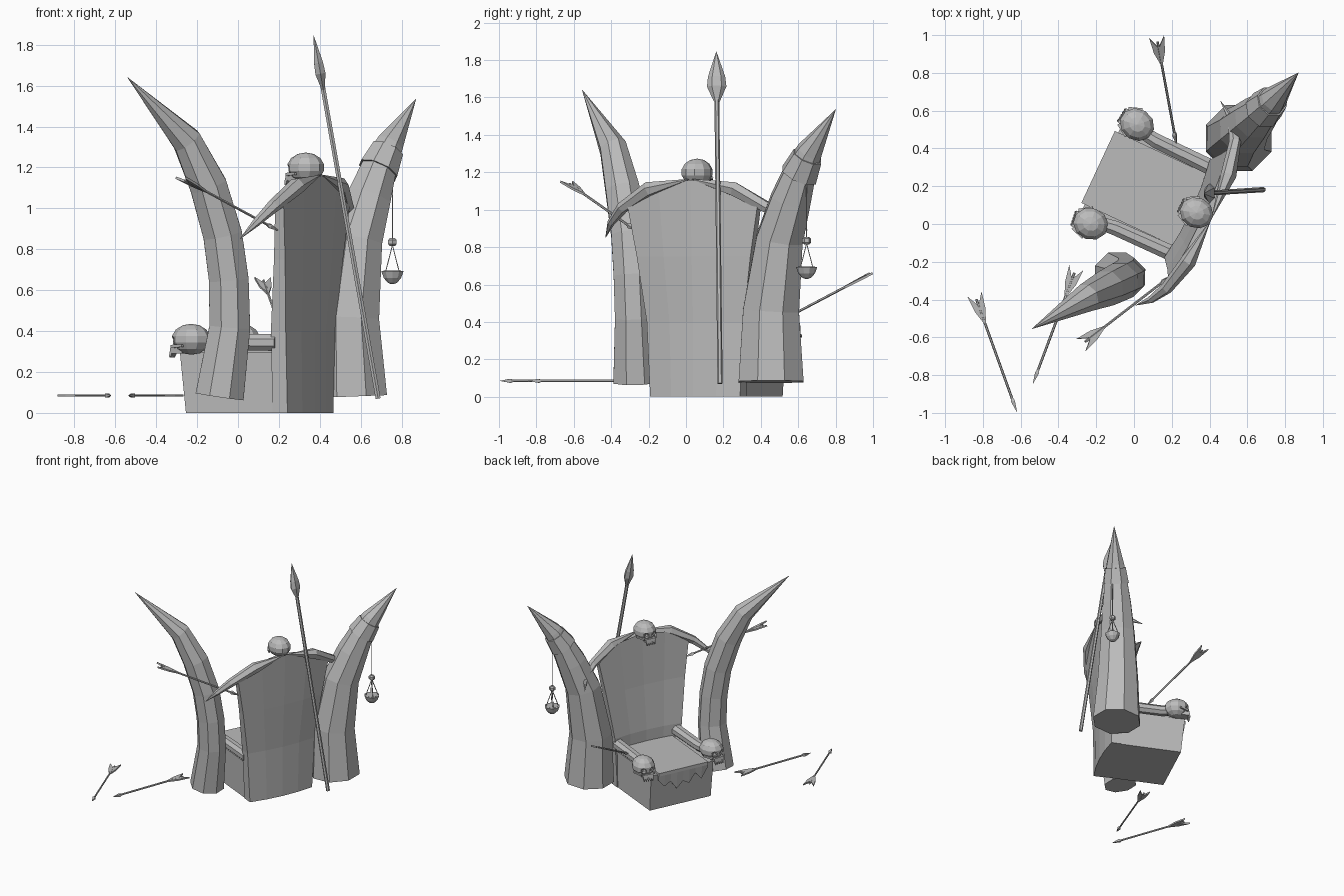
import bpy, bmesh, math
from mathutils import Vector, Matrix

if "Cube" in bpy.data.objects:
    bpy.data.objects.remove(bpy.data.objects["Cube"])

GREY = bpy.data.materials.new("bone_grey")
GREY.use_nodes = True
COLOUR = (0.5, 0.5, 0.5, 1)
GREY.diffuse_color = COLOUR
GREY.node_tree.nodes["Principled BSDF"].inputs["Base Color"].default_value = COLOUR

# Throne frame: local x is forward, local y is the sitter's left
THRONE = Matrix.Translation((0.1, 0.167, 0)) @ Matrix.Rotation(math.radians(155), 4, 'Z')
WORLD = Matrix.Identity(4)


def finish(name, bm, matrix=WORLD):
    bmesh.ops.remove_doubles(bm, verts=bm.verts, dist=0.0002)
    bmesh.ops.recalc_face_normals(bm, faces=bm.faces)
    mesh = bpy.data.meshes.new(name)
    bm.to_mesh(mesh)
    bm.free()
    mesh.materials.append(GREY)
    ob = bpy.data.objects.new(name, mesh)
    ob.matrix_world = matrix
    bpy.context.scene.collection.objects.link(ob)
    return ob


def add_loft(bm, rings):
    rows = [[bm.verts.new(p) for p in ring] for ring in rings]
    n = len(rows[0])
    for a, b in zip(rows, rows[1:]):
        for i in range(n):
            j = (i + 1) % n
            bm.faces.new((a[i], a[j], b[j], b[i]))
    for row in (rows[0], rows[-1]):
        bm.faces.new(row)


def add_tube(bm, path, radii, sides=8, flat=1.0):
    pts = [Vector(p) for p in path]
    rings = []
    for i, p in enumerate(pts):
        t = (pts[min(i + 1, len(pts) - 1)] - pts[max(i - 1, 0)]).normalized()
        side = t.cross(Vector((0, 1, 0))).normalized()
        up = side.cross(t)
        rings.append([p + radii[i] * (flat * side * math.cos(a) + up * math.sin(a))
                      for a in (math.tau * (k + 0.5) / sides for k in range(sides))])
    add_loft(bm, rings)


def tube(name, path, radii, sides=8, flat=1.0, matrix=WORLD):
    bm = bmesh.new()
    add_tube(bm, path, radii, sides, flat)
    return finish(name, bm, matrix)


def rect(x0, x1, w, z):
    return [(x0, -w, z), (x1, -w, z), (x1, w, z), (x0, w, z)]


# Seat block with a slightly flared front, and the cushion
bm = bmesh.new()
add_loft(bm, [rect(-0.28, 0.27, 0.26, 0), rect(-0.28, 0.3, 0.265, 0.295)])
finish("seat_base", bm, THRONE)
bm = bmesh.new()
add_loft(bm, [rect(-0.25, 0.32, 0.21, 0.285), rect(-0.25, 0.32, 0.21, 0.31)])
finish("seat_cover", bm, THRONE)

# Torn cloth hanging over the front edge
bm = bmesh.new()
hem = [0.25, 0.19, 0.22, 0.15, 0.2, 0.17, 0.24, 0.18, 0.26]
top, low = [], []
for i, z in enumerate(hem):
    y = -0.21 + 0.42 * i / (len(hem) - 1)
    top.append(bm.verts.new((0.32, y, 0.305)))
    low.append(bm.verts.new((0.31, y, z)))
for i in range(len(hem) - 1):
    bm.faces.new((top[i], top[i + 1], low[i + 1], low[i]))
cloth = finish("torn_cloth", bm, THRONE)
cloth.modifiers.new("thickness", 'SOLIDIFY').thickness = 0.008

# Curved backrest, flaring upwards with an arched top
rings = []
steps = [-1, -0.5, 0, 0.5, 1]
for z, half, front, back in [(0, 0.265, -0.2, -0.28), (0.4, 0.285, -0.2, -0.28),
                             (0.75, 0.335, -0.24, -0.3), (1.03, 0.385, -0.27, -0.315)]:
    arch = 0.13 if z > 1 else 0
    def edge(u, t):
        return (u - 0.025 * (1 - t * t), half * t, z + arch * (1 - t * t))
    rings.append([edge(front, t) for t in steps] + [edge(back, t) for t in reversed(steps)])
bm = bmesh.new()
add_loft(bm, rings)
finish("backrest", bm, THRONE)

# Horn lying across the top of the backrest
tube("crest_horn",
     [(-0.17, 0.58, 0.85), (-0.23, 0.52, 0.93), (-0.28, 0.43, 1.01), (-0.325, 0.25, 1.11),
      (-0.34, 0.0, 1.165), (-0.325, -0.25, 1.11), (-0.28, -0.43, 1.01),
      (-0.21, -0.53, 0.95), (-0.12, -0.59, 0.89)],
     [0.001, 0.02, 0.032, 0.042, 0.045, 0.042, 0.032, 0.02, 0.001], 6, 1, THRONE)


# Skull with cut eye sockets, an upper jaw and teeth
def skull(name, u, v, z, r, yaw=0):
    place = THRONE @ Matrix.Translation((u, v, z)) @ Matrix.Rotation(yaw, 4, 'Z')
    bm = bmesh.new()
    bmesh.ops.create_uvsphere(bm, u_segments=10, v_segments=7, radius=r,
                              matrix=Matrix.Diagonal((1.1, 0.98, 0.86, 1)))
    head = finish(name, bm, place)
    bm = bmesh.new()
    for s in (-1, 1):
        bmesh.ops.create_icosphere(bm, subdivisions=1, radius=r * 0.3,
                                   matrix=Matrix.Translation((r, s * r * 0.4, -r * 0.1)))
    cutter = finish(name + "_cutter", bm, place)
    cutter.hide_render = True
    cut = head.modifiers.new("sockets", 'BOOLEAN')
    cut.operation, cut.object, cut.solver = 'DIFFERENCE', cutter, 'EXACT'
    bpy.context.view_layer.update()
    head.data = bpy.data.meshes.new_from_object(
        head.evaluated_get(bpy.context.evaluated_depsgraph_get()))
    head.modifiers.clear()
    bpy.data.objects.remove(cutter)
    bm = bmesh.new()
    add_loft(bm, [rect(r * 0.4, r * 1.12, r * 0.42, -r * 0.78),
                  rect(r * 0.4, r * 1.05, r * 0.5, -r * 0.42)])
    for i in range(5):
        y = (i - 2) * r * 0.19
        add_tube(bm, [(r * 1.04, y, -r * 0.7), (r * 1.12, y, -r)], [r * 0.11, r * 0.05], 4)
    for s in (-1, 1):
        add_tube(bm, [(r * 0.95, s * r * 0.55, -r * 0.4), (r * 0.2, s * r * 0.95, -r * 0.35)],
                 [r * 0.13, r * 0.1], 4)
    finish(name + "_jaw", bm, place)


skull("crest_skull", -0.255, 0, 1.2, 0.085)

# Armrests ending in skulls
for side, s in (("left", 1), ("right", -1)):
    tube(side + "_armrest", [(-0.22, s * 0.25, 0.345), (0.1, s * 0.255, 0.345),
                             (0.22, s * 0.27, 0.345)], [0.045, 0.042, 0.035], 8, 1, THRONE)
    skull(side + "_arm_skull", 0.228, s * 0.29, 0.36, 0.088, s * 0.12)

# Two great tusks flanking the seat
tube("left_tusk", [(-0.09, -0.27, 0.08), (-0.04, -0.28, 0.42), (-0.045, -0.29, 0.65),
                   (-0.075, -0.305, 0.87), (-0.145, -0.34, 1.11), (-0.25, -0.39, 1.33),
                   (-0.54, -0.555, 1.64)],
     [0.128, 0.108, 0.105, 0.103, 0.098, 0.077, 0.001])
tube("right_tusk", [(0.555, 0.455, 0.08), (0.54, 0.455, 0.46), (0.58, 0.5, 0.84),
                    (0.64, 0.56, 1.05), (0.69, 0.61, 1.2), (0.74, 0.66, 1.31),
                    (0.87, 0.8, 1.535)],
     [0.188, 0.162, 0.135, 0.115, 0.092, 0.072, 0.001])
tube("tusk_cuff", [(0.685, 0.605, 1.185), (0.73, 0.65, 1.285)], [0.104, 0.085])

# Hanging bowl on cords
X, Y = 0.755, 0.645
tube("hanging_cord", [(X, Y, 0.84), (X, Y, 1.22)], [0.003] * 2, 4)
tube("cord_knot", [(X, Y, 0.815), (X, Y, 0.825), (X, Y, 0.845), (X, Y, 0.855)],
     [0.014, 0.024, 0.024, 0.014], 6)
bm = bmesh.new()
for k in range(4):
    a = math.tau * (k + 0.5) / 4
    add_tube(bm, [(X, Y, 0.82), (X + 0.047 * math.cos(a), Y + 0.047 * math.sin(a), 0.69)],
             [0.003] * 2, 4)
finish("bowl_cords", bm)
tube("bowl", [(X, Y, 0.665), (X, Y, 0.695), (X, Y, 0.693), (X, Y, 0.66), (X, Y, 0.637),
              (X, Y, 0.63)], [0.03, 0.045, 0.057, 0.045, 0.025, 0.008], 10)

# Spear leaning against the back
low, tip = Vector((0.685, 0.182, 0.07)), Vector((0.37, 0.162, 1.845))
tube("spear_shaft", [low, low.lerp(tip, 0.86)], [0.014, 0.013], 6)
tube("spear_head", [low.lerp(tip, k) for k in (0.85, 0.895, 0.925, 1)],
     [0.016, 0.052, 0.046, 0.001], 6, 0.55)


# Arrows with pointed heads and swept feather vanes
def arrow(name, tail, tip):
    tail, tip = Vector(tail), Vector(tip)
    t = (tip - tail).normalized()
    tube(name + "_shaft", [tail + t * 0.03, tip - t * 0.05], [0.007] * 2, 6)
    tube(name + "_head", [tip - t * 0.08, tip - t * 0.06, tip], [0.006, 0.015, 0.001], 4)
    side = t.cross(Vector((0, 0, 1))).normalized()
    bm = bmesh.new()
    for s in (-1, 1):
        bm.faces.new([bm.verts.new(tail + t * a + side * s * b) for a, b in
                      ((0.17, 0.004), (0.09, 0.03), (0, 0.04), (0.06, 0.004))])
    vanes = finish(name + "_vanes", bm)
    mod = vanes.modifiers.new("thickness", 'SOLIDIFY')
    mod.thickness, mod.offset = 0.012, 0


arrow("ground_arrow_far", (-0.845, -0.37, 0.085), (-0.62, -0.995, 0.085))
arrow("ground_arrow_near", (-0.305, -0.23, 0.085), (-0.535, -0.845, 0.085))
arrow("backrest_arrow", (-0.28, -0.64, 1.15), (0.2, -0.27, 0.89))
arrow("armrest_arrow", (0.12, 0.99, 0.66), (0.225, 0.42, 0.36))
